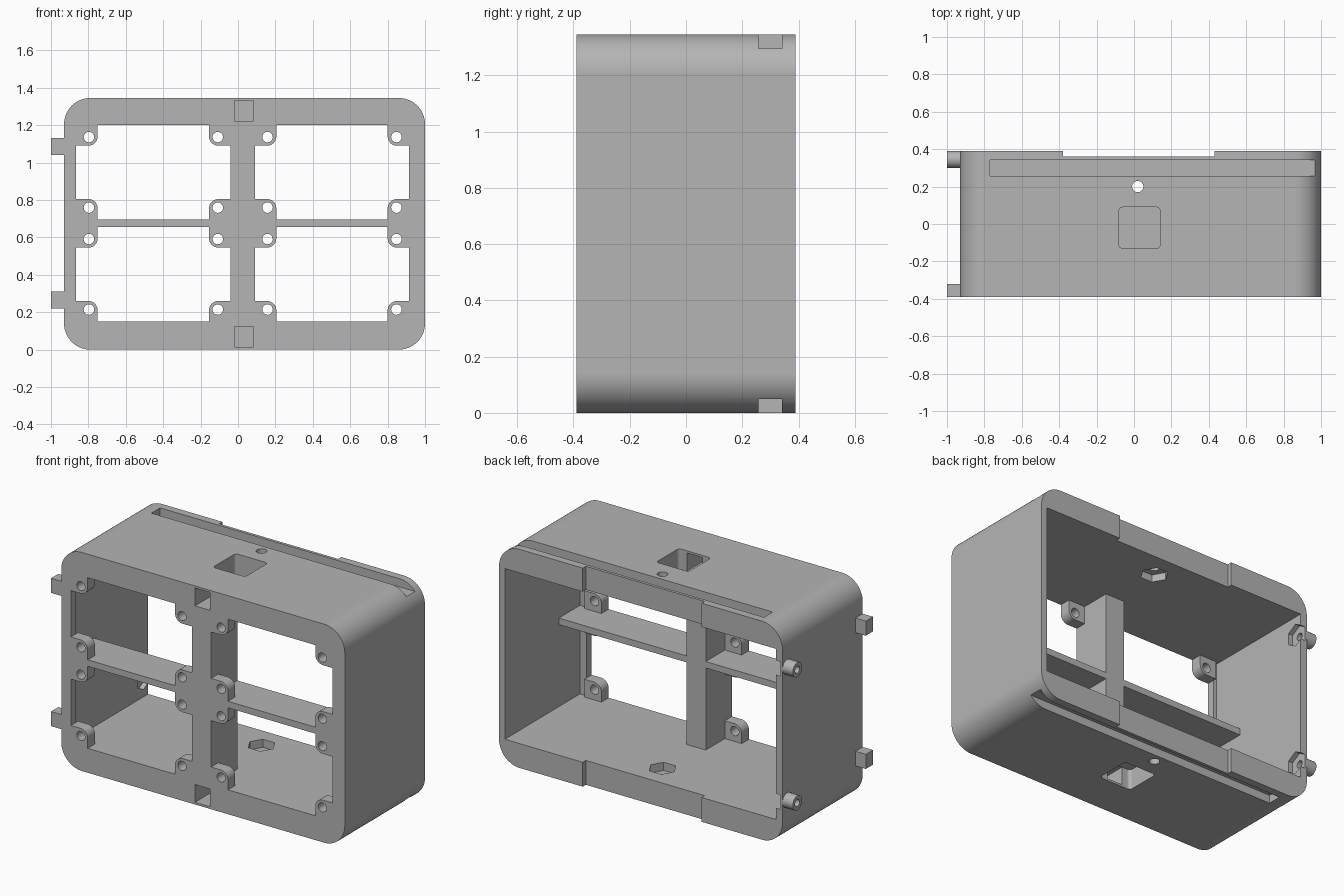
import bpy, bmesh, math

cube = bpy.data.objects.get("Cube")
if cube:
    bpy.data.objects.remove(cube, do_unlink=True)

grey = bpy.data.materials.new("light_grey")
grey.use_nodes = True
COLOUR = (0.46, 0.46, 0.46, 1)
grey.diffuse_color = COLOUR
grey.node_tree.nodes["Principled BSDF"].inputs["Base Color"].default_value = COLOUR


def rect(a0, a1, b0, b1, radii=(0, 0, 0, 0), steps=14):
    """Rectangle outline, corners from low-low counter-clockwise."""
    corners = [(a0, b0, 1, 1), (a1, b0, -1, 1), (a1, b1, -1, -1), (a0, b1, 1, -1)]
    pts = []
    for i, (a, b, sa, sb) in enumerate(corners):
        r = radii[i]
        if not r:
            pts.append((a, b))
            continue
        for k in range(steps + 1):
            t = math.pi + (i + k / steps) * math.pi / 2
            pts.append((a + sa * r + r * math.cos(t), b + sb * r + r * math.sin(t)))
    return pts


def ngon(a, b, r, sides=32, turn=0.0):
    return [(a + r * math.cos(turn + math.tau * k / sides),
             b + r * math.sin(turn + math.tau * k / sides)) for k in range(sides)]


def prism(name, outline, axis, lo, hi):
    """Extrude an outline along an axis from lo to hi."""
    def place(a, b, d):
        return {"x": (d, a, b), "y": (a, d, b), "z": (a, b, d)}[axis]
    bm = bmesh.new()
    ends = [[bm.verts.new(place(a, b, d)) for a, b in outline] for d in (lo, hi)]
    n = len(outline)
    bm.faces.new(ends[0])
    bm.faces.new(ends[1])
    for i in range(n):
        j = (i + 1) % n
        bm.faces.new((ends[0][i], ends[0][j], ends[1][j], ends[1][i]))
    bmesh.ops.recalc_face_normals(bm, faces=bm.faces)
    mesh = bpy.data.meshes.new(name)
    bm.to_mesh(mesh)
    bm.free()
    mesh.materials.append(grey)
    obj = bpy.data.objects.new(name, mesh)
    bpy.context.collection.objects.link(obj)
    return obj


def cut(obj, outline, axis, lo, hi):
    cutter = prism("cutter", outline, axis, lo, hi)
    cutter.hide_render = True
    mod = obj.modifiers.new("cut", "BOOLEAN")
    mod.operation, mod.solver, mod.object = "DIFFERENCE", "EXACT", cutter
    bpy.context.view_layer.objects.active = obj
    bpy.ops.object.modifier_apply(modifier=mod.name)
    bpy.data.objects.remove(cutter, do_unlink=True)


def smooth(obj):
    bpy.ops.object.select_all(action="DESELECT")
    obj.select_set(True)
    bpy.context.view_layer.objects.active = obj
    bpy.ops.object.shade_smooth_by_angle(angle=math.radians(30))
    obj.modifiers.new("even_shading", "WEIGHTED_NORMAL").keep_sharp = True


H = 1.345              # height
F, B = -0.39, 0.39     # front and back
X0, X1 = -0.885, 0.96  # cavity sides
FLOOR, CEIL = 0.15, 1.2
columns = [(-0.865, -0.04, X0, -0.04), (0.09, 0.915, 0.09, X1)]
rows = [(FLOOR, 0.655), (0.695, CEIL)]
PEGS = (0.265, 1.085)

# Rounded housing, hollowed from the back
body = prism("housing", rect(-0.93, 1, 0, H, (0.14,) * 4), "y", F, B)
cut(body, rect(X0, X1, FLOOR, CEIL), "y", -0.135, 0.5)

# Four bays, leaving the post, the shelf and a thin front frame
for a0, a1, c0, c1 in columns:
    for z0, z1 in rows:
        cut(body, rect(c0, c1, z0, z1), "y", -0.34, 0)
        cut(body, rect(a0, a1, z0, z1), "y", -0.5, -0.2)

# Back notch in the top and bottom walls
cut(body, rect(-0.38, 0.43, 0.36, 0.5), "z", -0.1, 1.5)

# Features shared by the top and bottom walls
for top in (False, True):
    def span(lo, hi):
        return (H - hi, H - lo) if top else (lo, hi)
    cut(body, rect(-0.77, 1.1, 0.257, 0.342), "z", *span(-0.1, 0.05))
    cut(body, rect(-0.08, 0.14, -0.13, 0.09, (0.02,) * 4, 5), "z", *span(-0.1, 0.125))
    cut(body, rect(-0.02, 0.083, *span(0.013, 0.123)), "y", -0.5, 0)
    cut(body, ngon(0.02, 0.2, 0.08, 6), "z", *span(0.1, 0.2))
    cut(body, ngon(0.02, 0.2, 0.03), "z", *span(-0.1, 0.2))

# Nut seats and screw holes in the left-hand wall
for z in PEGS:
    cut(body, ngon(0.345, z, 0.07, 6, math.pi / 2), "x", -0.915, -0.8)
    cut(body, ngon(0.345, z, 0.022), "x", -1.1, -0.8)
smooth(body)

# Hollow hinge pegs at the back and square lugs at the front
for i, z in enumerate(PEGS):
    peg = prism(f"hinge_peg_{i + 1}", ngon(0.345, z, 0.045), "x", -1, -0.93)
    cut(peg, ngon(0.345, z, 0.022), "x", -1.1, -0.8)
    smooth(peg)
    prism(f"front_lug_{i + 1}", rect(F, -0.32, z - 0.045, z + 0.045), "x", -1, -0.93)

# Screw tabs in every corner of the four openings
count = 0
for a0, a1, _, _ in columns:
    for z0, z1 in rows:
        for right in (False, True):
            for upper in (False, True):
                count += 1
                x = (a1 - 0.115, a1) if right else (a0, a0 + 0.115)
                z = (z1 - 0.11, z1) if upper else (z0, z0 + 0.11)
                # Round only the corner that faces the opening
                radii = [0, 0, 0, 0]
                radii[(0 if right else 1) if upper else (3 if right else 2)] = 0.05
                tab = prism(f"screw_tab_{count}", rect(*x, *z, radii, 8), "y", F, -0.32)
                hx = a1 - 0.068 if right else a0 + 0.068
                hz = z1 - 0.064 if upper else z0 + 0.064
                cut(tab, ngon(hx, hz, 0.028, 24), "y", -0.5, 0)
                smooth(tab)
